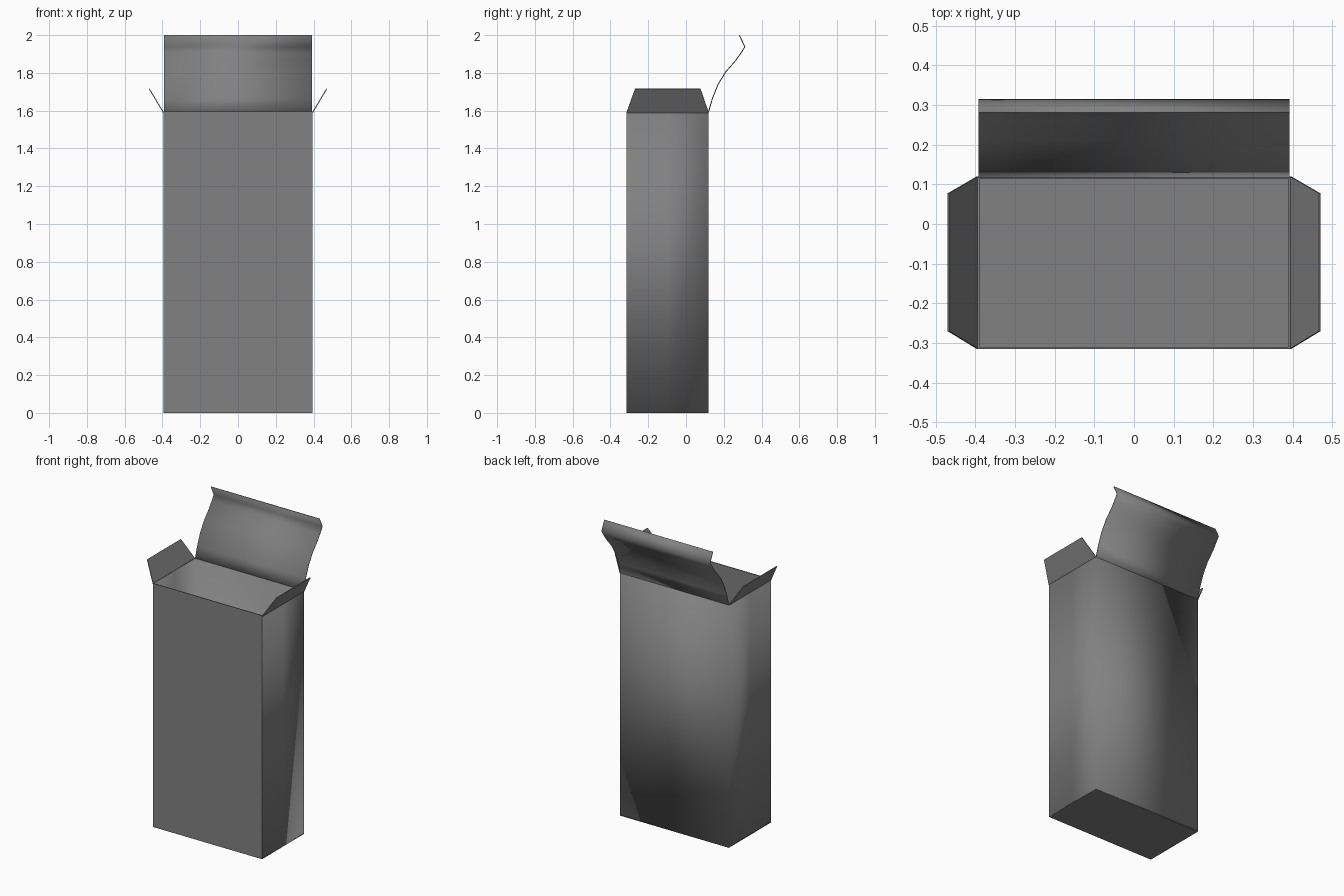
import bpy
import bmesh

if "Cube" in bpy.data.objects:
    bpy.data.objects.remove(bpy.data.objects["Cube"], do_unlink=True)

HALF_W, FRONT, BACK, TOP = 0.395, -0.315, 0.12, 1.595
CARD = 0.005

card = bpy.data.materials.new("grey card")
card.use_nodes = True
GREY = (0.22, 0.22, 0.22, 1)
card.diffuse_color = GREY
card.node_tree.nodes["Principled BSDF"].inputs["Base Color"].default_value = GREY


def sheet(name, rows, offset, smooth=True, sharp=None):
    """Skin a card sheet between successive rows of points, then thicken it."""
    bm = bmesh.new()
    rings = [[bm.verts.new(p) for p in row] for row in rows]
    for a, b in zip(rings, rings[1:]):
        for i in range(len(a) - 1):
            bm.faces.new((a[i], a[i + 1], b[i + 1], b[i]))
    bmesh.ops.remove_doubles(bm, verts=bm.verts, dist=0.0001)
    for f in bm.faces:
        f.smooth = smooth
    for e in bm.edges:
        if sharp and sharp(e):
            e.smooth = False
    mesh = bpy.data.meshes.new(name)
    bm.to_mesh(mesh)
    bm.free()
    obj = bpy.data.objects.new(name, mesh)
    bpy.context.collection.objects.link(obj)
    mesh.materials.append(card)
    thick = obj.modifiers.new("card thickness", 'SOLIDIFY')
    thick.thickness = CARD
    thick.offset = offset
    thick.use_even_offset = True
    return obj


# Carton walls: one sheet folded round, softly shaded at the back corners
SEAM = -0.1
outline = [(-HALF_W, FRONT), (HALF_W, FRONT), (HALF_W, SEAM), (HALF_W, BACK),
           (-HALF_W, BACK), (-HALF_W, SEAM), (-HALF_W, FRONT)]
sheet("carton_walls", [[(x, y, z) for x, y in outline] for z in (0, TOP)], -1,
      sharp=lambda e: all(abs(v.co.y - FRONT) < 0.001 for v in e.verts))

# Carton floor
sheet("carton_floor", [[(-HALF_W, y, 0), (HALF_W, y, 0)] for y in (FRONT, BACK)], 1, False)

# Tapered dust flaps leaning outwards on both sides
for side, label in ((1, "left"), (-1, "right")):
    sheet(label + "_dust_flap",
          [[(side * HALF_W, FRONT, TOP - 0.005), (side * HALF_W, BACK, TOP - 0.005)],
           [(side * 0.469, -0.27, 1.715), (side * 0.469, 0.077, 1.715)]], 0, False)

# Curved lid with a tuck lip folded forwards at its end
lid = [(0.118, 1.59), (0.14, 1.665), (0.17, 1.74), (0.21, 1.805),
       (0.265, 1.868), (0.287, 1.9), (0.312, 1.938), (0.282, 2.0)]
sheet("lid_with_tuck_lip", [[(-0.393, y, z), (0.393, y, z)] for y, z in lid], 0,
      sharp=lambda e: all(abs(v.co.z - 1.938) < 0.001 for v in e.verts))
